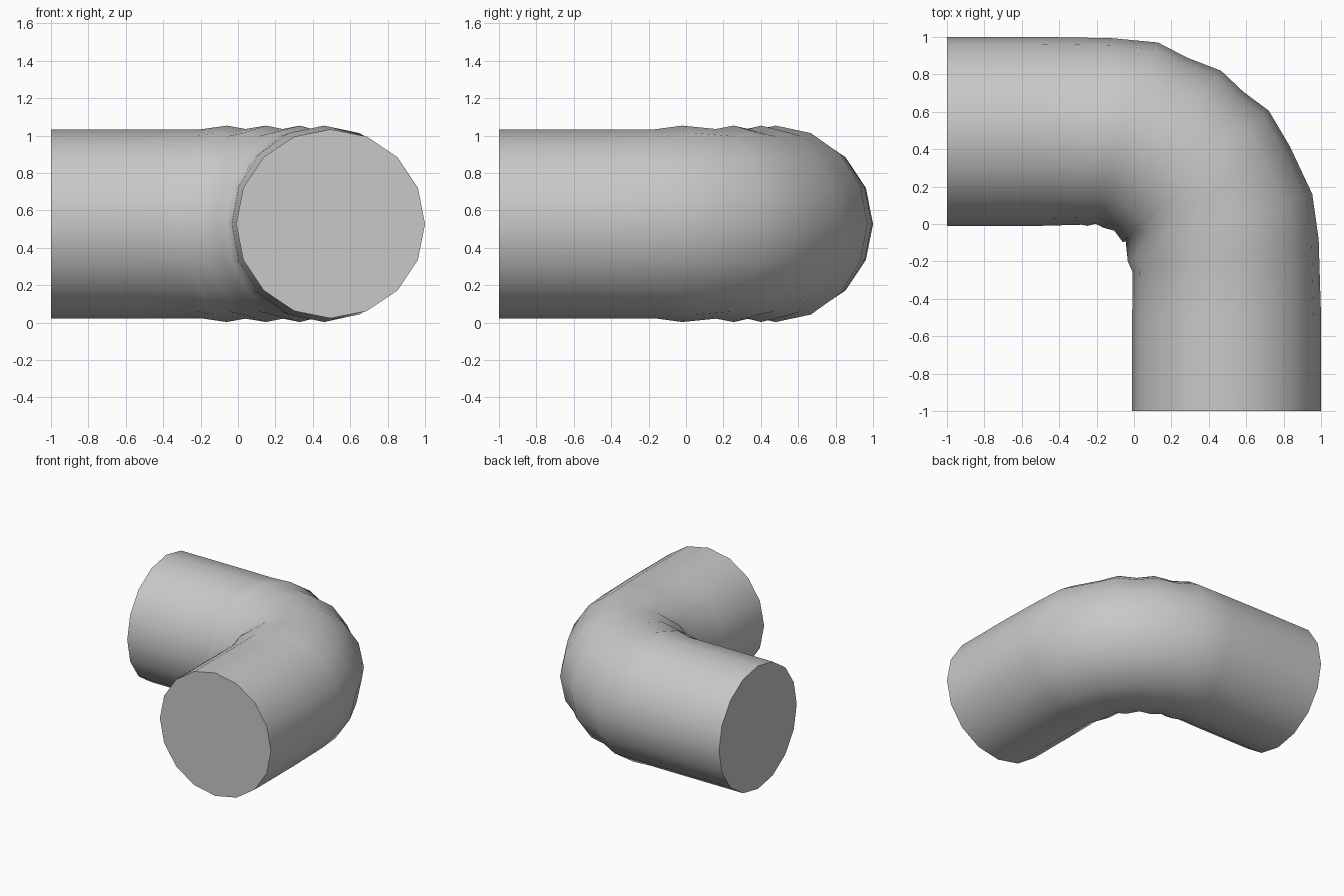
import bpy, bmesh, math
from mathutils import Vector

cube = bpy.data.objects.get("Cube")
if cube:
    bpy.data.objects.remove(cube, do_unlink=True)

SIDES = 16
CENTRE_Z = 0.528

# Rings along the bend: centre x, centre y, turn in degrees, radius
RINGS = [
    (-1.00, 0.495, 0, 0.505),
    (-0.50, 0.495, 1, 0.505),
    (-0.20, 0.495, 9, 0.505),
    (-0.06, 0.48, 21, 0.525),
    (0.04, 0.445, 29, 0.507),
    (0.15, 0.40, 37, 0.525),
    (0.24, 0.335, 43, 0.507),
    (0.33, 0.255, 48, 0.525),
    (0.395, 0.16, 60, 0.507),
    (0.46, -0.02, 70, 0.525),
    (0.49, -0.17, 80, 0.505),
    (0.495, -0.50, 89, 0.505),
    (0.495, -1.00, 90, 0.505),
]

# Plain grey material
grey = bpy.data.materials.new("light grey")
grey.use_nodes = True
colour = (0.58, 0.58, 0.58, 1.0)
grey.diffuse_color = colour
grey.node_tree.nodes["Principled BSDF"].inputs["Base Color"].default_value = colour

# Loft the pipe through its rings
bm = bmesh.new()
loops = []
for x, y, turn, radius in RINGS:
    t = math.radians(turn)
    outward = Vector((math.sin(t), math.cos(t), 0))
    centre = Vector((x, y, CENTRE_Z))
    loop = []
    for i in range(SIDES):
        a = math.tau * i / SIDES
        offset = outward * math.cos(a) + Vector((0, 0, math.sin(a)))
        loop.append(bm.verts.new(centre + offset * radius))
    loops.append(loop)

for a, b in zip(loops, loops[1:]):
    for i in range(SIDES):
        j = (i + 1) % SIDES
        bm.faces.new((a[i], b[i], b[j], a[j])).smooth = True

# Flat end caps with crisp rims
for loop in (loops[0], loops[-1][::-1]):
    cap = bm.faces.new(loop)
    cap.smooth = False
    for edge in cap.edges:
        edge.smooth = False
bmesh.ops.recalc_face_normals(bm, faces=bm.faces)

mesh = bpy.data.meshes.new("elbow_pipe")
bm.to_mesh(mesh)
bm.free()
mesh.materials.append(grey)
pipe = bpy.data.objects.new("elbow_pipe", mesh)
bpy.context.collection.objects.link(pipe)
